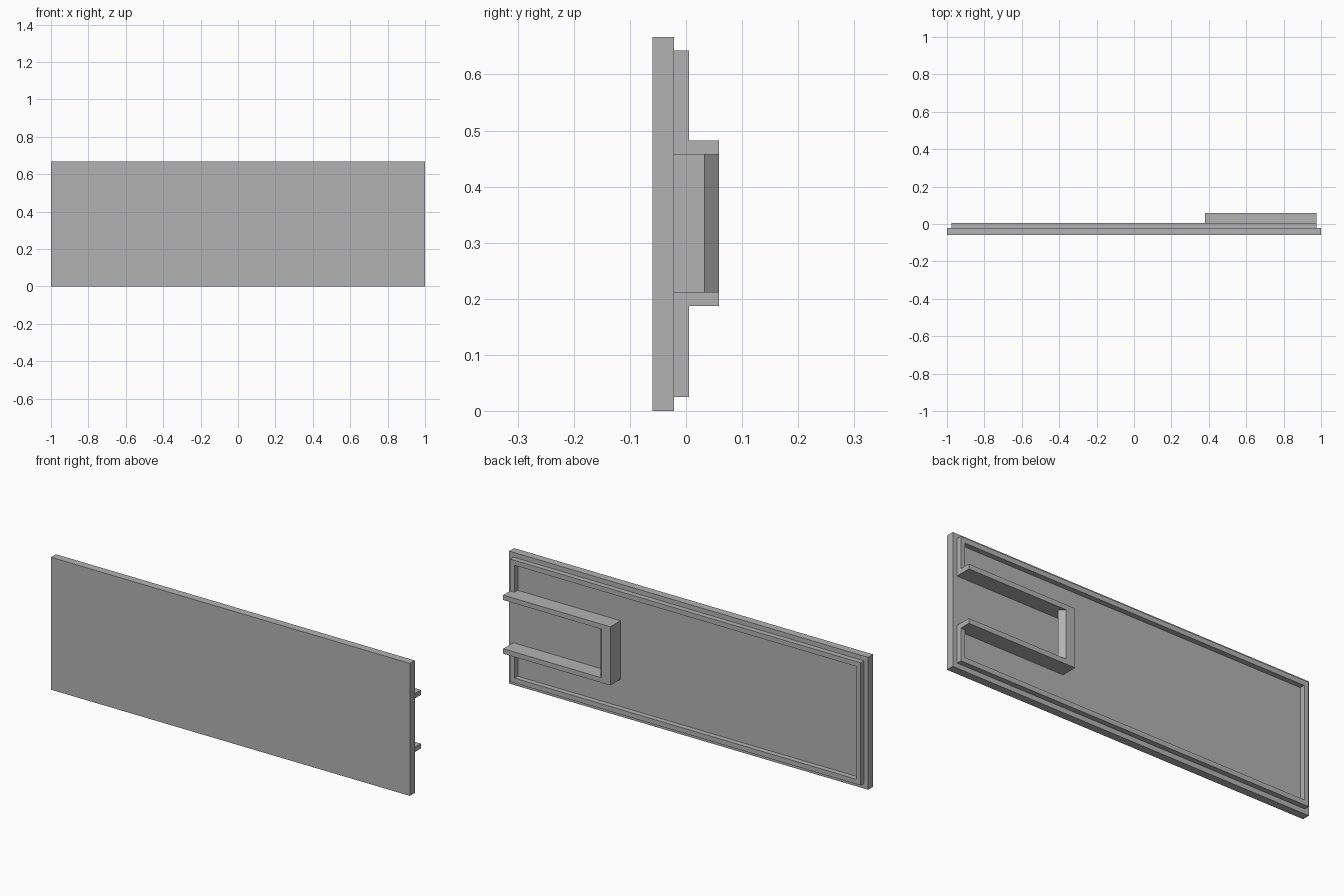
import bpy
import bmesh
from mathutils import Vector

cube = bpy.data.objects.get("Cube")
if cube:
    bpy.data.objects.remove(cube, do_unlink=True)

grey = bpy.data.materials.new("plain_grey")
grey.use_nodes = True
grey.diffuse_color = (0.45, 0.45, 0.45, 1)
grey.node_tree.nodes["Principled BSDF"].inputs["Base Color"].default_value = grey.diffuse_color


def prism(name, points, direction):
    """Extrude a flat outline into a flat-shaded solid."""
    bm = bmesh.new()
    face = bm.faces.new([bm.verts.new(p) for p in points])
    ext = bmesh.ops.extrude_face_region(bm, geom=[face])
    verts = [g for g in ext["geom"] if isinstance(g, bmesh.types.BMVert)]
    bmesh.ops.translate(bm, verts=verts, vec=Vector(direction))
    bmesh.ops.recalc_face_normals(bm, faces=bm.faces)
    mesh = bpy.data.meshes.new(name)
    bm.to_mesh(mesh)
    bm.free()
    mesh.materials.append(grey)
    obj = bpy.data.objects.new(name, mesh)
    bpy.context.collection.objects.link(obj)
    return obj


def upright(name, outline, y0, y1):
    """Extrude an x-z outline from y0 to y1."""
    return prism(name, [(x, y0, z) for x, z in outline], (0, y1 - y0, 0))


def box_outline(x0, x1, z0, z1):
    return [(x0, z0), (x1, z0), (x1, z1), (x0, z1)]


HEIGHT, WALL = 0.667, 0.025
BACK, RIM, TOP = -0.021, 0.005, 0.059      # depths of plate back, rim and bracket
EDGE = 0.977
LOW, HIGH = 0.187, 0.482                   # bracket height range
END = 0.38                                 # closed end of the bracket

# Front plate
upright("front_plate", box_outline(-1, 1, 0, HEIGHT), -0.06, BACK)

# Raised rim, open between the bracket arms
z0, z1 = 0.025, 0.643
inner = EDGE - WALL
upright("back_rim", [
    (EDGE, LOW), (EDGE, z0), (-EDGE, z0), (-EDGE, z1), (EDGE, z1), (EDGE, HIGH),
    (inner, HIGH), (inner, z1 - WALL), (-inner, z1 - WALL),
    (-inner, z0 + WALL), (inner, z0 + WALL), (inner, LOW)], BACK, RIM)

# Bracket: two arms joined by an end wall
upright("bracket", [
    (EDGE, LOW), (END, LOW), (END, HIGH), (EDGE, HIGH),
    (EDGE, HIGH - WALL), (END + WALL, HIGH - WALL),
    (END + WALL, LOW + WALL), (EDGE, LOW + WALL)], BACK, TOP)

# Bevelled catch overhanging the bracket opening
catch = [(END + WALL, TOP), (END + 2 * WALL, TOP),
         (END + 3 * WALL, TOP - 0.027), (END + WALL, TOP - 0.027)]
prism("bracket_catch", [(x, y, LOW + WALL) for x, y in catch],
      (0, 0, HIGH - LOW - 2 * WALL))
